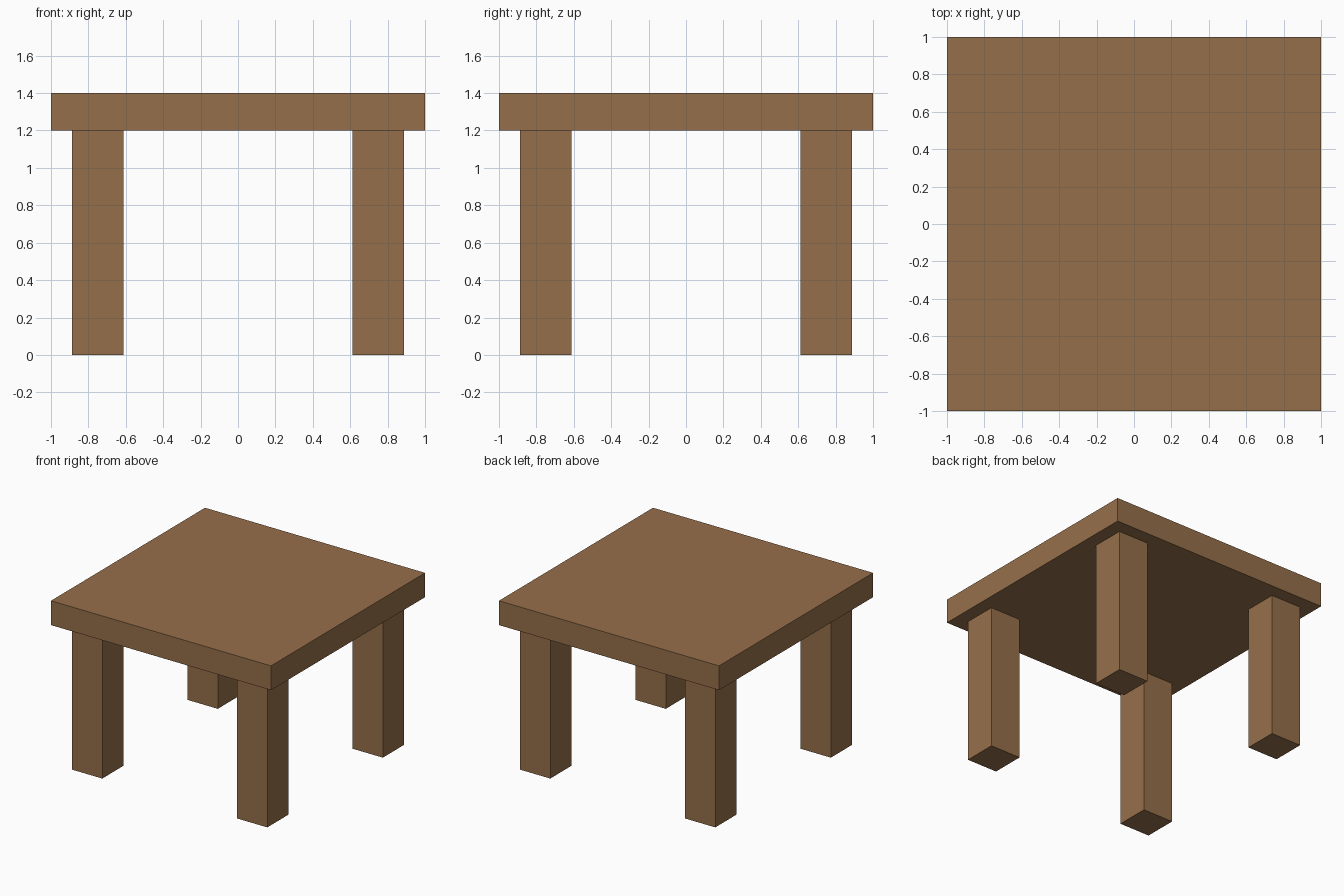
import bpy

if "Cube" in bpy.data.objects:
    bpy.data.objects.remove(bpy.data.objects["Cube"])

# Single wood colour
wood = bpy.data.materials.new("brown wood")
wood.diffuse_color = (0.305, 0.159, 0.069, 1.0)
wood.use_nodes = True
wood.node_tree.nodes["Principled BSDF"].inputs["Base Color"].default_value = wood.diffuse_color


def box(name, size, center):
    bpy.ops.mesh.primitive_cube_add(size=1, location=center)
    obj = bpy.context.object
    obj.name = name
    obj.scale = size
    bpy.ops.object.transform_apply(location=False, rotation=False, scale=True)
    obj.data.materials.append(wood)
    return obj


# Square slab top
box("table_top", (2.0, 2.0, 0.2), (0, 0, 1.3))

# Four square legs, set in from the corners
LEG_WIDTH, LEG_HEIGHT, LEG_OFFSET = 0.276, 1.2, 0.75
for y_name, y in (("front", -1), ("back", 1)):
    for x_name, x in (("left", -1), ("right", 1)):
        box(f"{y_name}_{x_name}_leg", (LEG_WIDTH, LEG_WIDTH, LEG_HEIGHT),
            (x * LEG_OFFSET, y * LEG_OFFSET, LEG_HEIGHT / 2))
